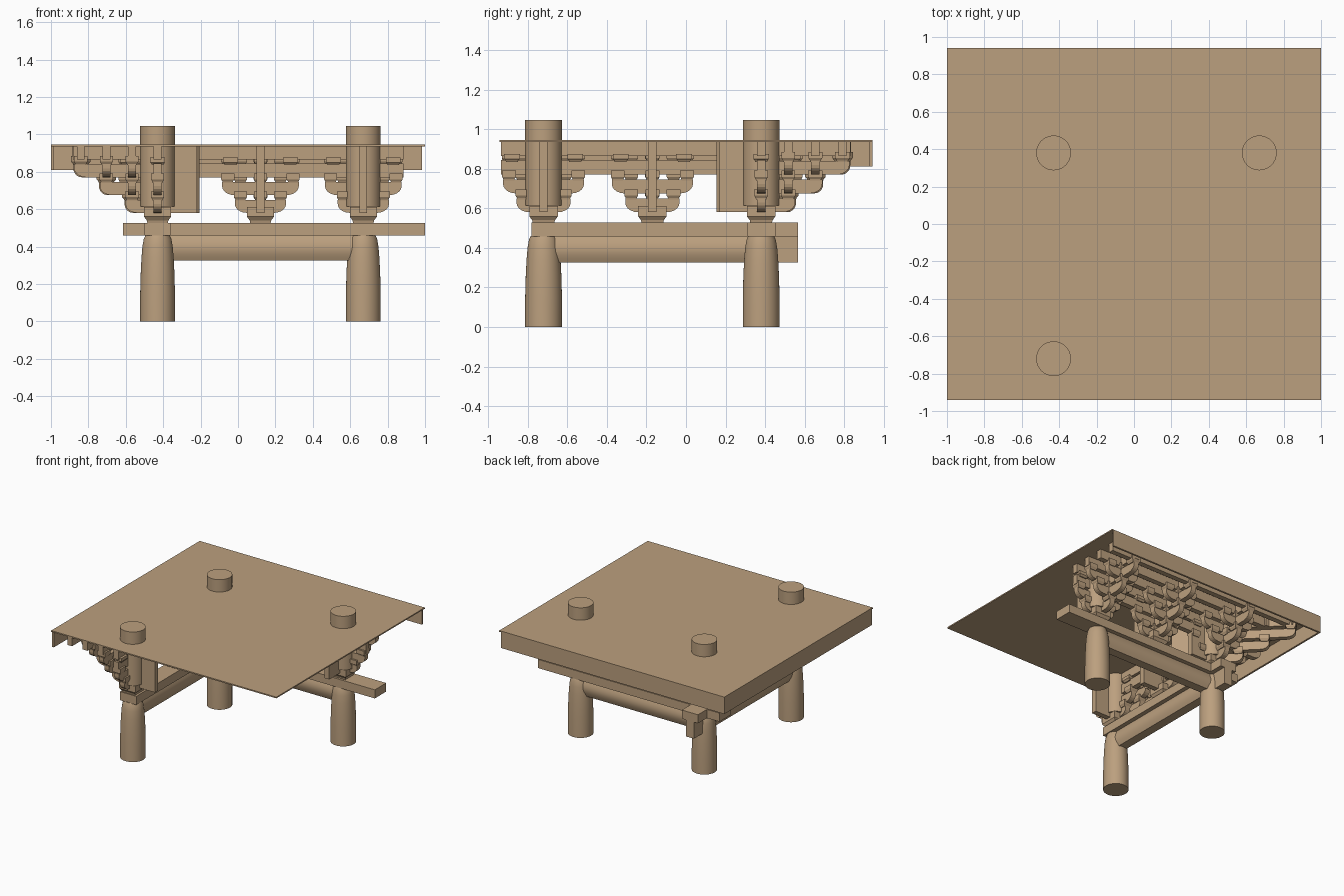
import bpy, bmesh, math
from mathutils import Matrix, Vector

cube = bpy.data.objects.get("Cube")
if cube:
    bpy.data.objects.remove(cube)

wood = bpy.data.materials.new("tan_wood")
wood.use_nodes = True
TAN = (0.5, 0.35, 0.21, 1)
wood.diffuse_color = TAN
wood.node_tree.nodes["Principled BSDF"].inputs["Base Color"].default_value = TAN

# Main dimensions
CX, CY = -0.43, 0.38          # corner column
SPAN = 1.1                    # distance between columns
STEP = 0.137                  # outward bracket step
BASE, PITCH = 0.58, 0.095     # bracket layers
ARM_H, ARM_W = 0.07, 0.042
ROOF = 0.938


def frame(u_dir, v_dir):
    """Local frame at the corner: u along the wall, v outward."""
    return Matrix(((u_dir[0], v_dir[0], 0, CX), (u_dir[1], v_dir[1], 0, CY),
                   (0, 0, 1, 0), (0, 0, 0, 1)))


R = math.sqrt(0.5)
BACK = frame((1, 0), (0, 1))
SIDE = frame((0, -1), (-1, 0))
DIAGONAL = frame((R, R), (-R, R))
TURN = Matrix.Rotation(math.pi / 2, 4, "Z")


def finish(name, bm, smooth=False):
    bmesh.ops.recalc_face_normals(bm, faces=bm.faces)
    mesh = bpy.data.meshes.new(name)
    bm.to_mesh(mesh)
    bm.free()
    mesh.materials.append(wood)
    obj = bpy.data.objects.new(name, mesh)
    bpy.context.collection.objects.link(obj)
    if smooth:
        bpy.ops.object.select_all(action="DESELECT")
        obj.select_set(True)
        bpy.context.view_layer.objects.active = obj
        bpy.ops.object.shade_smooth_by_angle(angle=math.radians(35))
    return obj


def loft(bm, rings):
    """Skin a list of equal-length point rings and cap both ends."""
    loops = [[bm.verts.new(p) for p in ring] for ring in rings]
    n = len(loops[0])
    for a, b in zip(loops, loops[1:]):
        for i in range(n):
            bm.faces.new((a[i], a[(i + 1) % n], b[(i + 1) % n], b[i]))
    bm.faces.new(loops[0])
    bm.faces.new(loops[-1])


def prism(bm, m, profile, width):
    """Extrude an (along, height) profile across the local y axis."""
    loft(bm, [[m @ Vector((s, t, z)) for s, z in profile]
              for t in (-width / 2, width / 2)])


def box(bm, m, u0, u1, v0, v1, z0, z1):
    prism(bm, m @ Matrix.Translation((0, (v0 + v1) / 2, 0)),
          [(u0, z0), (u1, z0), (u1, z1), (u0, z1)], v1 - v0)


def block(bm, m, u, v, z, half, height):
    """Bearing block with a flared foot."""
    levels = [(0.76, 0), (0.8, 0.15), (1, 0.38), (1, 1)]
    loft(bm, [[m @ Vector((u + half * k * a, v + half * k * b, z + height * h))
               for a, b in ((-1, -1), (1, -1), (1, 1), (-1, 1))]
              for k, h in levels])


def curved_end(length, z, side):
    pts = []
    for i in range(6):
        a = math.radians(90 * i / 5)
        pts.append((side * (length - 0.065 + 0.065 * math.sin(a)),
                    z + 0.048 * (1 - math.cos(a))))
    return pts + [(side * length, z + ARM_H)]


def cross_arm(bm, m, u, v, z, half):
    """Arm parallel to the wall, rounded below at both ends."""
    profile = curved_end(half, z, 1) + curved_end(half, z, -1)[::-1]
    prism(bm, m @ Matrix.Translation((u, v, 0)), profile, ARM_W)
    for s in (-1, 0, 1):
        block(bm, m, u + s * (half - 0.03), v, z + 0.065, 0.035, 0.05)


def out_arm(bm, m, u, reach, z):
    """Arm projecting outward, rounded below at its tip."""
    profile = curved_end(reach, z, 1) + [(-0.05, z + ARM_H), (-0.05, z)]
    prism(bm, m @ Matrix.Translation((u, 0, 0)) @ TURN, profile, ARM_W)


def projecting_arms(bm, m, u, scale=1):
    for layer in range(3):
        z = BASE + layer * PITCH
        v = STEP * (layer + 1) * scale
        out_arm(bm, m, u, v + 0.035, z)
        block(bm, m, u, v, z + 0.065, 0.037, 0.05)
    # Top nose and inner panel
    half = ARM_W / 2
    box(bm, m, u - half, u + half, 0, STEP * 3 * scale + 0.04,
        BASE + 3 * PITCH, ROOF)
    box(bm, m, u - half, u + half, -0.21 * scale, 0, BASE, ROOF)


def bracket_set(bm, m, u):
    block(bm, m, u, 0, 0.527, 0.072, 0.085)
    for layer in range(3):
        for step in range(layer + 1):
            if layer - step < 2:
                cross_arm(bm, m, u, STEP * step, BASE + layer * PITCH,
                          0.205 if layer - step else 0.137)
    for s in (-0.16, 0.16):
        block(bm, m, u + s, 0, 0.835, 0.04, 0.04)


# Bracket sets
for wing, m in (("back", BACK), ("side", SIDE)):
    for place, u in (("middle", SPAN / 2), ("end", SPAN)):
        bm = bmesh.new()
        bracket_set(bm, m, u)
        projecting_arms(bm, m, u)
        finish(f"{wing}_{place}_bracket", bm)

bm = bmesh.new()
for m in (BACK, SIDE):
    bracket_set(bm, m, 0)
    projecting_arms(bm, m, 0)
projecting_arms(bm, DIAGONAL, 0, math.sqrt(2))
finish("corner_bracket", bm)

# Long beams over the brackets
for wing, m in (("back", BACK), ("side", SIDE)):
    bm = bmesh.new()
    half = ARM_W / 2
    box(bm, m, -0.2, SPAN + 0.215, -half, half, BASE + 2 * PITCH, 0.845)
    for step in range(4):
        v = STEP * step
        box(bm, m, -v - 0.04, SPAN + 0.215, v - half, v + half, 0.865, ROOF)
    finish(f"{wing}_eave_beams", bm)

# Flat plates across the column tops
for name, m, end in (("back_plate", BACK, 1.43), ("side_plate", SIDE, 1.16)):
    bm = bmesh.new()
    box(bm, m, -0.185, end, -0.072, 0.072, 0.458, 0.527)
    finish(name, bm)


# Tie beams with bulging sides
def tie_beam(name, m):
    bm = bmesh.new()
    section = []
    for i in range(9):
        t = i / 8
        section.append((0.036 + 0.02 * math.sin(math.pi * t), 0.325 + 0.135 * t))
    section += [(-v, z) for v, z in reversed(section)]
    loft(bm, [[m @ Vector((u, v, z)) for v, z in section] for u in (0, SPAN)])
    finish(name, bm, True)


tie_beam("back_tie_beam", BACK)
tie_beam("side_tie_beam", SIDE)
bm = bmesh.new()
box(bm, SIDE, -0.185, 0, -0.036, 0.036, 0.325, 0.46)
finish("side_tie_beam_end", bm)


# Columns
def turned(name, x, y, profile, sides=40):
    bm = bmesh.new()
    loft(bm, [[(x + r * math.cos(math.tau * i / sides),
                y + r * math.sin(math.tau * i / sides), z)
               for i in range(sides)] for r, z in profile])
    finish(name, bm, True)


LOWER = [(0.093, 0), (0.093, 0.15), (0.09, 0.26), (0.086, 0.34),
         (0.081, 0.4), (0.074, 0.44), (0.065, 0.46)]
UPPER = [(0.093, 0.613), (0.093, 1.045)]
for name, x, y in (("corner", CX, CY), ("back", CX + SPAN, CY),
                   ("side", CX, CY - SPAN)):
    turned(name + "_lower_column", x, y, LOWER)
    turned(name + "_upper_column", x, y, UPPER)

# Roof sheet and edge boards
WORLD = Matrix.Identity(4)
for name, dims in (
        ("roof_sheet", (-1, 1, -0.942, 0.942, ROOF - 0.002, 0.946)),
        ("back_edge_board", (-1, 0.985, 0.927, 0.942, 0.81, ROOF)),
        ("side_edge_board", (-1, -0.985, -0.93, 0.927, 0.81, ROOF))):
    bm = bmesh.new()
    box(bm, WORLD, *dims)
    finish(name, bm)
